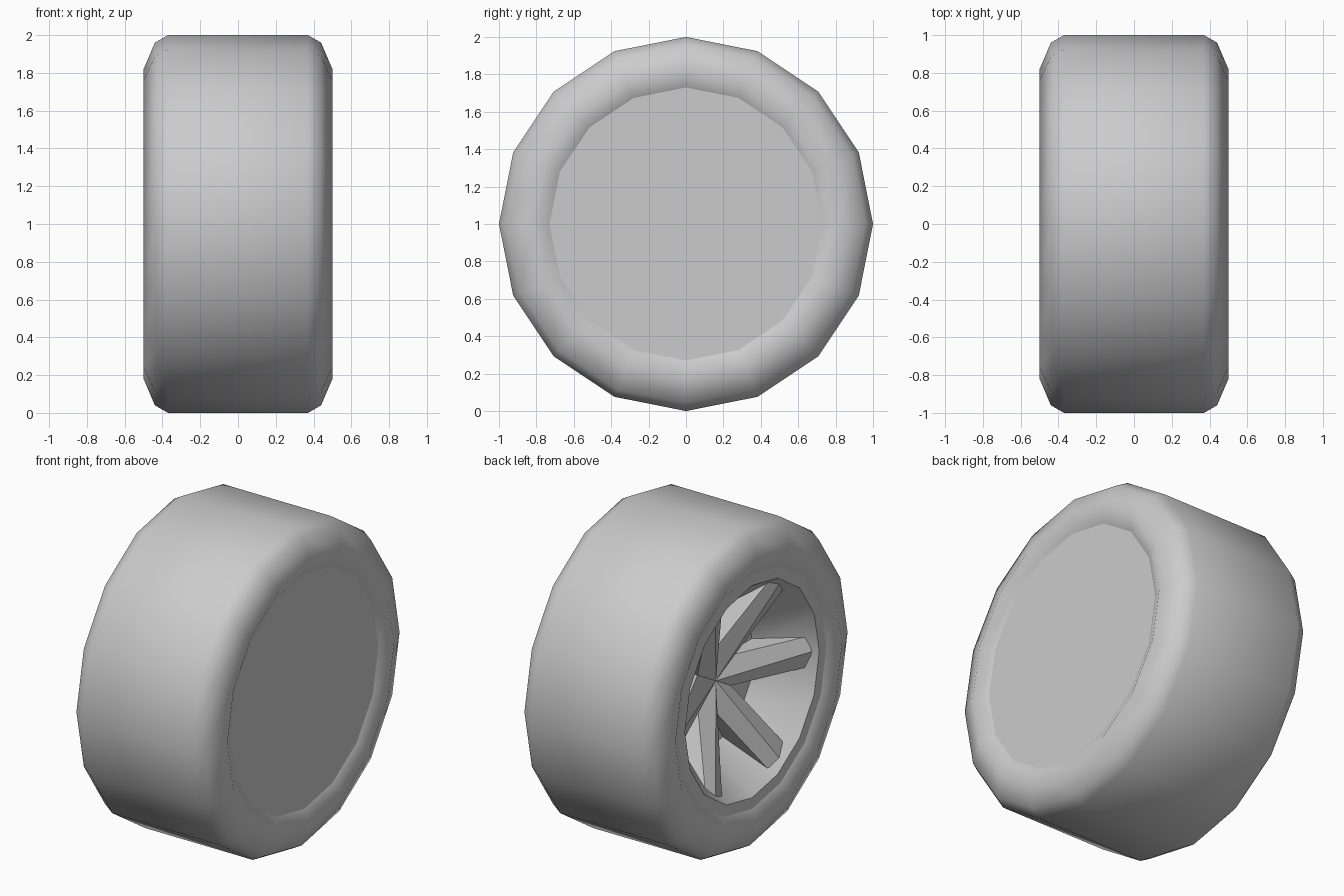
import bpy, bmesh, math

if "Cube" in bpy.data.objects:
    bpy.data.objects.remove(bpy.data.objects["Cube"])

SIDES = 16
AXLE_Z = 1.0


def finish(name, bm, angle):
    bmesh.ops.remove_doubles(bm, verts=bm.verts, dist=1e-5)
    bm.normal_update()
    mesh = bpy.data.meshes.new(name)
    bm.to_mesh(mesh)
    bm.free()
    ob = bpy.data.objects.new(name, mesh)
    bpy.context.collection.objects.link(ob)
    bpy.ops.object.select_all(action='DESELECT')
    ob.select_set(True)
    bpy.context.view_layer.objects.active = ob
    bpy.ops.object.shade_smooth_by_angle(angle=math.radians(angle))
    return ob


def lathe(name, profile, angle):
    """Revolve (x, radius) points about the axle; a zero radius end becomes a flat cap.
    Profiles run from +x to -x over the outside so faces point outward."""
    bm = bmesh.new()
    rings = []
    for x, r in profile:
        ring = []
        for i in range(SIDES):
            a = 2 * math.pi * i / SIDES
            ring.append(bm.verts.new((x, r * math.cos(a), AXLE_Z + r * math.sin(a))))
        rings.append(ring)
    for a, b in zip(rings, rings[1:]):
        for i in range(SIDES):
            j = (i + 1) % SIDES
            bm.faces.new((a[i], a[j], b[j], b[i]))
    return bm, rings, name, angle


# Tyre: rounded shoulders, slightly dished sidewalls
half = [(0.455, 0.73), (0.50, 0.82), (0.44, 0.96), (0.37, 1.0)]
profile = half + [(-x, r) for x, r in reversed(half)]
bm, rings, name, angle = lathe("tire", profile, 60)
finish(name, bm, angle)

# Closed inner wheel face on the right
bm, rings, name, angle = lathe("inner_cover", [(0.455, 0.40), (0.455, 0.73)], 30)
bm.faces.new(rings[0])
finish(name, bm, angle)

# Open rim on the left: flat lip, conical dish and floor
bm, rings, name, angle = lathe(
    "rim_dish", [(-0.455, 0.73), (-0.455, 0.66), (-0.165, 0.43)], 30)
bm.faces.new(list(reversed(rings[-1])))
finish(name, bm, angle)

# Six ridged wedge spokes rising from the hub to the rim
bm = bmesh.new()
W = 0.095
for k in range(6):
    a = math.radians(60 * k)
    ca, sa = math.cos(a), math.sin(a)

    def v(x, r, t):
        return bm.verts.new((x, r * ca - t * sa, AXLE_Z + r * sa + t * ca))

    hub, tip = v(-0.205, 0, 0), v(-0.425, 0.63, 0)
    hub_back = v(-0.16, 0, 0)
    sides = []
    for t in (-W, W):
        sides.append((v(-0.195, 0.165, t), v(-0.405, 0.615, t),
                      v(-0.16, 0.44, t), v(-0.16, 0.165, t)))
    (a0, a1, a2, a3), (b0, b1, b2, b3) = sides
    for f in ((hub, a0, a1, tip), (hub, tip, b1, b0),
              (a0, a3, a2, a1), (b0, b1, b2, b3),
              (tip, a1, a2, b2, b1), (hub_back, b3, b2, a2, a3),
              (hub, hub_back, a3, a0), (hub, b0, b3, hub_back)):
        bm.faces.new(f)
# drop the hidden walls between neighbouring spokes, then face outward
hidden = [f for f in bm.faces if len(f.verts) == 4 and
          any(abs(q.co.y) + abs(q.co.z - AXLE_Z) < 1e-6 and q.co.x > -0.17 for q in f.verts)]
bmesh.ops.delete(bm, geom=hidden, context='FACES')
bmesh.ops.remove_doubles(bm, verts=bm.verts, dist=1e-5)
bmesh.ops.recalc_face_normals(bm, faces=bm.faces)
finish("spokes", bm, 30)
